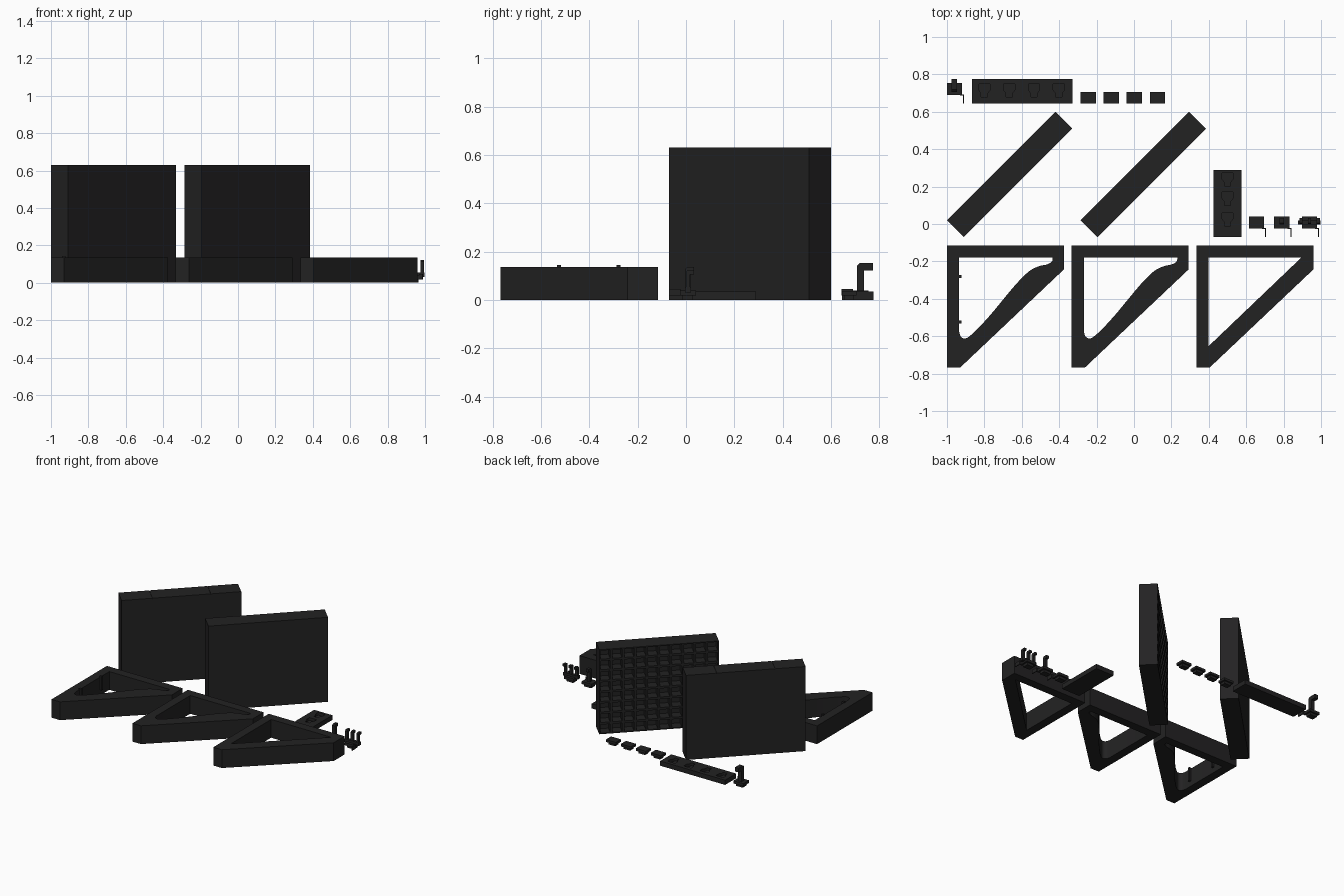
import bpy, bmesh, math
from mathutils import Vector, Matrix

if "Cube" in bpy.data.objects:
    bpy.data.objects.remove(bpy.data.objects["Cube"])

black = bpy.data.materials.new("matte_black")
black.diffuse_color = (0.0165, 0.0162, 0.0165, 1)
black.use_nodes = True
black.node_tree.nodes["Principled BSDF"].inputs["Base Color"].default_value = black.diffuse_color


def add(name, mesh):
    ob = bpy.data.objects.new(name, mesh)
    bpy.context.collection.objects.link(ob)
    mesh.materials.clear()
    mesh.materials.append(black)
    return ob


def from_bm(name, bm):
    bmesh.ops.recalc_face_normals(bm, faces=bm.faces)
    me = bpy.data.meshes.new(name)
    bm.to_mesh(me)
    bm.free()
    return add(name, me)


def boxes(name, spans):
    """One object made of boxes given as (x0, x1, y0, y1, z0, z1)."""
    bm = bmesh.new()
    for x0, x1, y0, y1, z0, z1 in spans:
        m = Matrix.Translation(((x0 + x1) / 2, (y0 + y1) / 2, (z0 + z1) / 2))
        m = m @ Matrix.Diagonal((x1 - x0, y1 - y0, z1 - z0, 1))
        bmesh.ops.create_cube(bm, size=1, matrix=m)
    return from_bm(name, bm)


def plate(name, loops, z0, z1):
    """Flat outline with optional holes, thickened between z0 and z1."""
    cu = bpy.data.curves.new(name, 'CURVE')
    cu.dimensions, cu.fill_mode, cu.extrude = '2D', 'BOTH', (z1 - z0) / 2
    for pts in loops:
        sp = cu.splines.new('POLY')
        sp.points.add(len(pts) - 1)
        for p, (x, y) in zip(sp.points, pts):
            p.co = (x, y, 0, 1)
        sp.use_cyclic_u = True
    tmp = bpy.data.objects.new(name + "_curve", cu)
    bpy.context.collection.objects.link(tmp)
    bpy.context.view_layer.update()
    dg = bpy.context.evaluated_depsgraph_get()
    me = bpy.data.meshes.new_from_object(tmp.evaluated_get(dg))
    bpy.data.objects.remove(tmp)
    bm = bmesh.new()
    bm.from_mesh(me)
    bmesh.ops.remove_doubles(bm, verts=bm.verts, dist=1e-5)
    bmesh.ops.translate(bm, verts=bm.verts, vec=(0, 0, (z0 + z1) / 2))
    return from_bm(name, bm)


def cut(ob, cutter):
    mod = ob.modifiers.new("cut", 'BOOLEAN')
    mod.operation, mod.solver, mod.object = 'DIFFERENCE', 'EXACT', cutter
    cutter.hide_render = True
    cutter.hide_viewport = True


def spline(pts, n=4):
    """Smooth path through the points (Catmull-Rom)."""
    p = [Vector(q) for q in [pts[0]] + pts + [pts[-1]]]
    out = []
    for a, b, c, d in zip(p, p[1:], p[2:], p[3:]):
        for i in range(n):
            t = i / n
            v = 0.5 * (2 * b + (c - a) * t + (2 * a - 5 * b + 4 * c - d) * t * t
                       + (3 * b - a - 3 * c + d) * t ** 3)
            out.append((v.x, v.y))
    return out + [pts[-1]]


# Three triangular brackets lying flat; two have a curved inner edge
OUTER = [(-1, -.115), (-.375, -.115), (-.375, -.243), (-.93, -.768), (-1, -.768)]
CURVED = [(-.935, -.18)] + spline([
    (-.435, -.18), (-.44, -.202), (-.468, -.217), (-.505, -.225), (-.557, -.25),
    (-.62, -.31), (-.69, -.392), (-.76, -.477), (-.823, -.547), (-.865, -.588),
    (-.9, -.612), (-.925, -.603), (-.935, -.575)])
STRAIGHT = [(-.935, -.18), (-.44, -.18), (-.935, -.653)]
for i, hole in enumerate([CURVED, CURVED, STRAIGHT]):
    dx = i * .667
    ob = plate(f"bracket_{i + 1}", [[(x + dx, y) for x, y in lp] for lp in (OUTER, hole)],
               0, .136)
    bpy.ops.object.select_all(action='DESELECT')
    ob.select_set(True)
    bpy.context.view_layer.objects.active = ob
    bpy.ops.object.shade_smooth_by_angle(angle=math.radians(30))

# Small pins on the inner wall of the first bracket
boxes("bracket_pins", [(-.94, -.922, y - .008, y + .008, .04, .144) for y in (-.28, -.525)])

# Upright panels, turned 45 degrees
L, T, H = .82, .127, .63


def stand(ob, x):
    ob.matrix_world = Matrix.Translation((x, .265, 0)) @ Matrix.Rotation(math.pi / 4, 4, 'Z')


plain = boxes("plain_panel", [(-L / 2, L / 2, -T / 2, T / 2, 0, H)])
seams = boxes("panel_seam_cutter",
              [(s - .002, s + .002, -.1, .1, H - .004, H + .01) for s in (-.2, .2)])
stand(plain, -.665)
stand(seams, -.665)
cut(plain, seams)

# Second panel: grid of square pockets on its rear face
bm = bmesh.new()
COLS, ROWS = 10, 8
bmesh.ops.create_grid(bm, x_segments=COLS, y_segments=ROWS, size=.5)
cells = bm.faces[:]
ext = bmesh.ops.extrude_face_region(bm, geom=cells, use_keep_orig=True)
top = [f for f in ext['geom'] if isinstance(f, bmesh.types.BMFace)]
bmesh.ops.translate(bm, verts=list({v for f in top for v in f.verts}), vec=(0, 0, 1))
bmesh.ops.transform(bm, verts=bm.verts, matrix=Matrix.Diagonal((L, H, T, 1)))
bmesh.ops.recalc_face_normals(bm, faces=bm.faces)
bmesh.ops.inset_individual(bm, faces=top, thickness=.011)
pockets = bmesh.ops.extrude_discrete_faces(bm, faces=top)['faces']
bmesh.ops.translate(bm, verts=list({v for f in pockets for v in f.verts}), vec=(0, 0, -.07))
# stand the slab up: slab thickness points to the rear
up = Matrix(((-1, 0, 0, 0), (0, 0, 1, -T / 2), (0, 1, 0, H / 2), (0, 0, 0, 1)))
bmesh.ops.transform(bm, verts=bm.verts, matrix=up)
stand(from_bm("pocket_panel", bm), .05)

# Slotted mounting bars with keyhole recesses
KEY = [(-.03, .03), (.03, .03), (.03, -.002), (.017, -.018), (.017, -.04),
       (-.017, -.04), (-.017, -.018), (-.03, -.002)]


def slotted_bar(name, span, centres):
    bar = boxes(name, [span + (0, .035)])
    keys = plate(name + "_cutter",
                 [[(cx + x, cy + y) for x, y in KEY] for cx, cy in centres], .015, .05)
    cut(bar, keys)


slotted_bar("long_bar", (-.865, -.33, .645, .775),
            [(x, .718) for x in (-.8, -.667, -.535, -.402)])
slotted_bar("short_bar", (.425, .575, -.07, .29), [(.5, y) for y in (.243, .14, .03)])

# Loose clips: wide head on a narrower foot
for i in range(4):
    x = -.245 + i * .1235
    boxes(f"clip_{i + 1}", [(x - .028, x + .028, .655, .695, 0, .019),
                            (x - .041, x + .041, .645, .706, .018, .036)])


# Hook blocks: clip-like base with a thin side leaf and upright prongs
def hook(name, x, y, prongs, w, reach, height, bar=None):
    spans = [(x - .028, x + .028, y - .022, y + .022, 0, .019),
             (x - .041, x + .041, y - .033, y + .033, .018, .038),
             (x + .03, x + .052, y - .036, y - .03, .018, .046),
             (x + .046, x + .052, y - .078, y - .03, .018, .046)]
    if bar:
        spans.append((x - bar, x + bar, y - .012, y + .012, .03, .054))
    ob = boxes(name, spans)
    # each prong rises and bends to the rear
    bm = bmesh.new()
    side = [(0, .03), (w, .03), (w, height - w), (reach, height - w), (reach, height),
            (w * .4, height), (0, height - w * .4)]
    for px in prongs:
        f = bm.faces.new([bm.verts.new((px - w / 2, y - w / 2 + a, z)) for a, z in side])
        r = bmesh.ops.extrude_face_region(bm, geom=[f], use_keep_orig=True)
        vs = [v for v in r['geom'] if isinstance(v, bmesh.types.BMVert)]
        bmesh.ops.translate(bm, verts=vs, vec=(w, 0, 0))
    if prongs:
        from_bm(name + "_prongs", bm)
    return ob


hook("large_hook", -.96, .722, [-.96], .03, .067, .152)
hook("blank_block", .655, .008, [], .02, .04, .1)
hook("single_hook", .79, .008, [.79], .022, .036, .136)
hook("triple_hook", .938, .008, [.893, .938, .985], .018, .034, .122, bar=.06)
